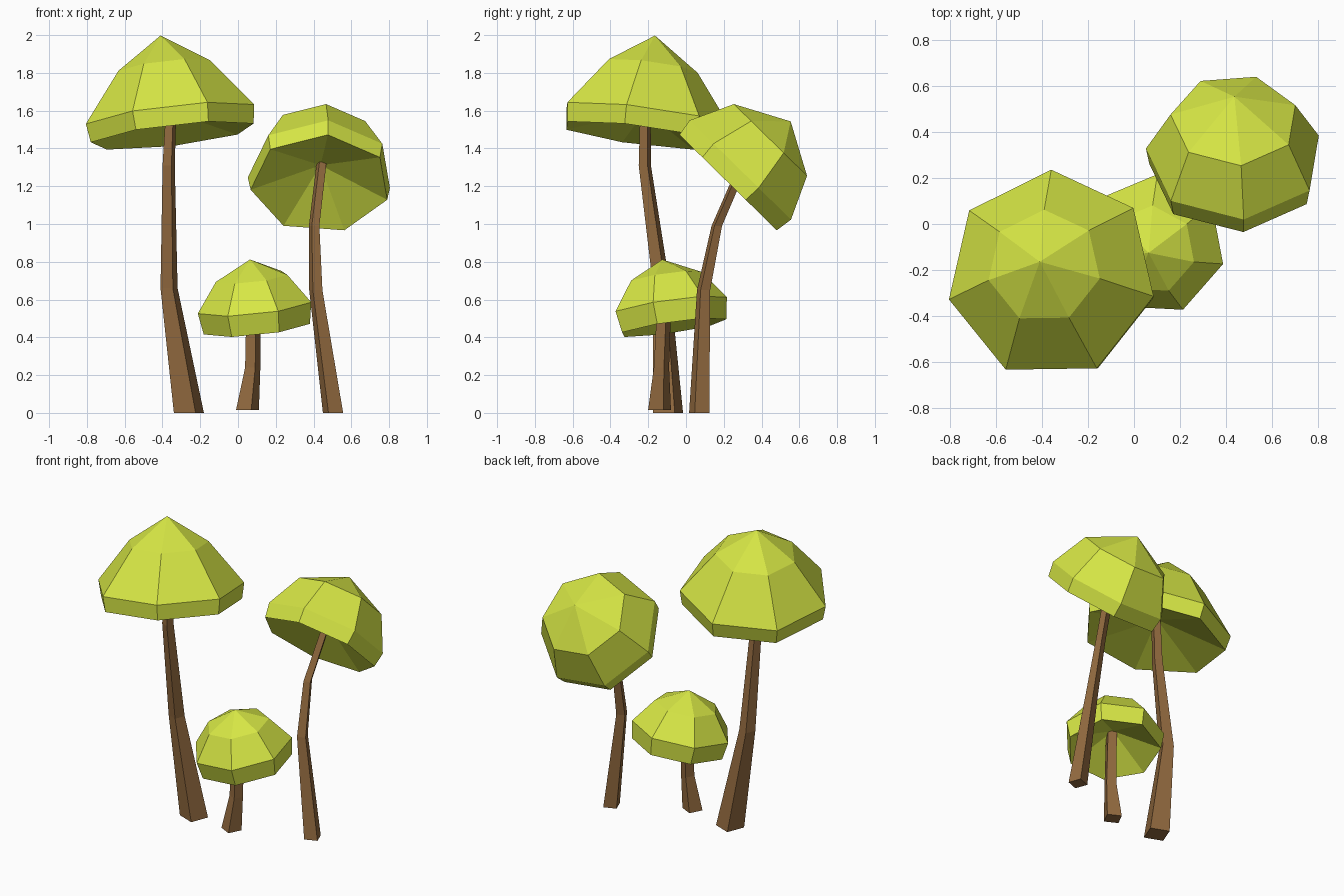
import bpy, bmesh
from math import radians, cos, sin
from mathutils import Vector

if "Cube" in bpy.data.objects:
    bpy.data.objects.remove(bpy.data.objects["Cube"])


def material(name, color):
    m = bpy.data.materials.new(name)
    m.diffuse_color = (*color, 1)
    m.use_nodes = True
    m.node_tree.nodes["Principled BSDF"].inputs["Base Color"].default_value = m.diffuse_color
    return m


CAP = material("lime_cap", (0.68, 0.80, 0.06))
WOOD = material("brown_stem", (0.29, 0.145, 0.05))


def finish(name, bm, mat):
    bmesh.ops.recalc_face_normals(bm, faces=bm.faces)
    me = bpy.data.meshes.new(name)
    bm.to_mesh(me)
    bm.free()
    me.materials.append(mat)
    bpy.context.collection.objects.link(bpy.data.objects.new(name, me))


def bridge(bm, a, b):
    n = len(a)
    for i in range(n):
        bm.faces.new((a[i], a[(i + 1) % n], b[(i + 1) % n], b[i]))


def fan(bm, ring, tip):
    for i in range(len(ring)):
        bm.faces.new((ring[i], ring[(i + 1) % len(ring)], tip))


def cap(name, center, axis, phase, profile, top, hollow, sides=7):
    """Tilted faceted cap; profile holds (radius, height) rings from top down."""
    c, n = Vector(center), Vector(axis).normalized()
    ex = (Vector((1, 0, 0)) - n * n.x).normalized()
    ey = n.cross(ex)
    bm = bmesh.new()
    rings = []
    for r, h in profile:
        ring = []
        for i in range(sides):
            a = radians(phase + 360 * i / sides)
            ring.append(bm.verts.new(c + n * h + (ex * cos(a) + ey * sin(a)) * r))
        rings.append(ring)
    fan(bm, rings[0], bm.verts.new(c + n * top))
    for a, b in zip(rings, rings[1:]):
        bridge(bm, a, b)
    # hollow underside rising to the stem
    fan(bm, rings[-1], bm.verts.new(c + n * hollow))
    finish(name, bm, CAP)


def stem(name, turn, sections):
    """Bent square stem; sections hold (x, y, z, side width)."""
    bm = bmesh.new()
    rings = []
    for x, y, z, s in sections:
        ring = []
        for i in range(4):
            a = radians(turn + 45 + 90 * i)
            r = s * 0.7071
            ring.append(bm.verts.new((x + r * cos(a), y + r * sin(a), z)))
        rings.append(ring)
    for a, b in zip(rings, rings[1:]):
        bridge(bm, a, b)
    bm.faces.new(rings[0])
    bm.faces.new(rings[-1])
    finish(name, bm, WOOD)


# tall mushroom
cap("tall_cap", (-0.36, -0.22, 1.568), (-0.117, 0.13, 1), 90,
    [(0.25, 0.268), (0.46, 0), (0.445, -0.10)], 0.436, 0.03)
stem("tall_stem", -21, [(-0.26, -0.095, 0, 0.123), (-0.365, -0.128, 0.66, 0.07),
                        (-0.367, -0.218, 1.31, 0.05), (-0.355, -0.215, 1.59, 0.043)])

# medium mushroom, cap tipped backwards
cap("medium_cap", (0.437, 0.295, 1.279), (0, 0.70, 0.714), -84,
    [(0.28, 0.225), (0.388, 0), (0.373, -0.093)], 0.37, 0.045)
stem("medium_stem", 21, [(0.503, 0.07, 0, 0.083), (0.412, 0.093, 0.65, 0.054),
                         (0.403, 0.163, 0.99, 0.043), (0.443, 0.31, 1.33, 0.04)])

# small mushroom
cap("small_cap", (0.09, -0.09, 0.566), (-0.107, -0.145, 1), -15,
    [(0.195, 0.155), (0.31, 0), (0.29, -0.115)], 0.25, 0.03)
stem("small_stem", -27, [(0.05, -0.14, 0.015, 0.09), (0.078, -0.13, 0.24, 0.06),
                         (0.082, -0.115, 0.59, 0.055)])
